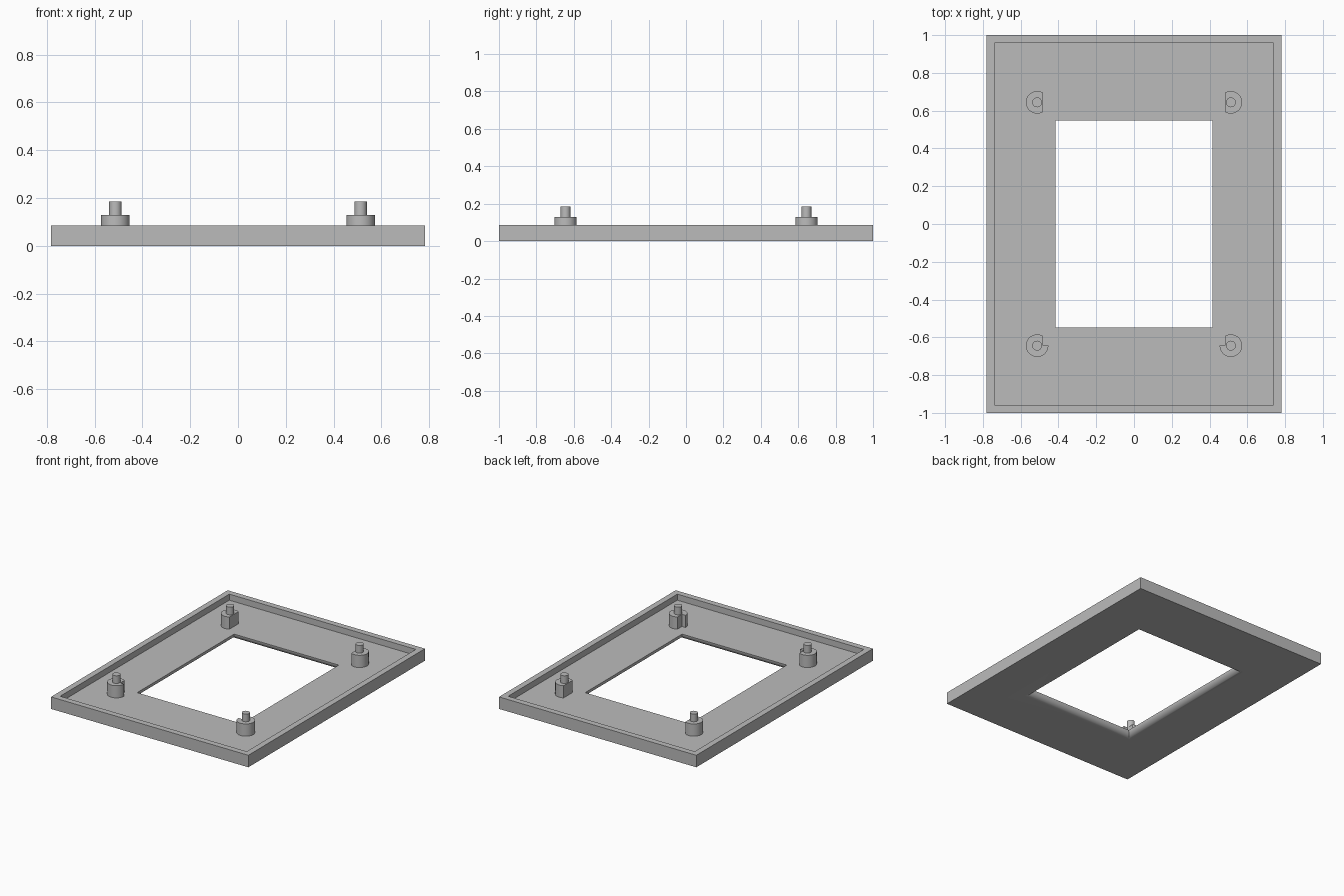
import bpy, bmesh
from math import sin, cos, pi, acos, radians

cube = bpy.data.objects.get("Cube")
if cube:
    bpy.data.objects.remove(cube)

grey = bpy.data.materials.new("plain grey")
grey.use_nodes = True
colour = (0.5, 0.5, 0.5, 1)
grey.diffuse_color = colour
grey.node_tree.nodes["Principled BSDF"].inputs["Base Color"].default_value = colour

HALF_X, HALF_Y, RIM_TOP = 0.782, 1.0, 0.086
WALL = 0.0425                     # rim width, floor thickness and fillet radius
HOLE_X, HOLE_Y = 0.415, 0.549
POST_X, POST_Y = 0.513, 0.644
BOSS_R, BOSS_TOP, CUT = 0.0595, 0.13, 0.03
PIN_R, PIN_TOP = 0.026, 0.185


def finish(name, bm):
    """Turn a bmesh into a grey object, smooth on curves and sharp on edges."""
    bmesh.ops.recalc_face_normals(bm, faces=bm.faces)
    mesh = bpy.data.meshes.new(name)
    bm.to_mesh(mesh)
    bm.free()
    mesh.materials.append(grey)
    obj = bpy.data.objects.new(name, mesh)
    bpy.context.collection.objects.link(obj)
    bpy.ops.object.select_all(action='DESELECT')
    obj.select_set(True)
    bpy.context.view_layer.objects.active = obj
    bpy.ops.object.shade_smooth_by_angle(angle=radians(30))
    return obj


def prism(name, outline, z0, z1):
    """Extrude a flat outline upwards."""
    bm = bmesh.new()
    base = bm.faces.new([bm.verts.new((x, y, z0)) for x, y in outline])
    top = bmesh.ops.extrude_face_region(bm, geom=[base])["geom"]
    bmesh.ops.translate(bm, vec=(0, 0, z1 - z0),
                        verts=[v for v in top if isinstance(v, bmesh.types.BMVert)])
    return finish(name, bm)


def arc(radius, start, end, steps):
    return [(radius * cos(start + (end - start) * i / steps),
             radius * sin(start + (end - start) * i / steps)) for i in range(steps + 1)]


# Bezel tray: rectangular rings from the outside, over the rim, to the rounded opening
rings = [(HALF_X, HALF_Y, 0), (HALF_X, HALF_Y, RIM_TOP),
         (HALF_X - WALL, HALF_Y - WALL, RIM_TOP), (HALF_X - WALL, HALF_Y - WALL, WALL)]
for i in range(11):
    a = pi / 2 * i / 10
    flare = WALL * (1 - cos(a))
    rings.append((HOLE_X + flare, HOLE_Y + flare, WALL * (1 - sin(a))))

bm = bmesh.new()
loops = [[bm.verts.new((sx * x, sy * y, z))
          for sx, sy in ((-1, -1), (1, -1), (1, 1), (-1, 1))] for x, y, z in rings]
for k, ring in enumerate(loops):
    following = loops[(k + 1) % len(loops)]
    for j in range(4):
        n = (j + 1) % 4
        bm.faces.new((ring[j], ring[n], following[n], following[j]))
finish("bezel_tray", bm)

# Mounting posts: back bosses have a flat inner side, front ones a notched corner
edge = acos(CUT / BOSS_R)
flat_outline = arc(BOSS_R, edge, 2 * pi - edge, 40)
notched_outline = arc(BOSS_R, edge, 2 * pi, 44) + [(CUT, 0)]
pin_outline = arc(PIN_R, 0, 2 * pi, 32)[:-1]

for side, sx in (("left", 1), ("right", -1)):
    for end, sy, outline in (("front", -1, notched_outline), ("back", 1, flat_outline)):
        def place(points):
            return [(sx * (POST_X - x), sy * POST_Y + y) for x, y in points]
        prism(f"{end}_{side}_boss", place(outline), WALL - 0.005, BOSS_TOP)
        prism(f"{end}_{side}_pin", place(pin_outline), BOSS_TOP - 0.005, PIN_TOP)
